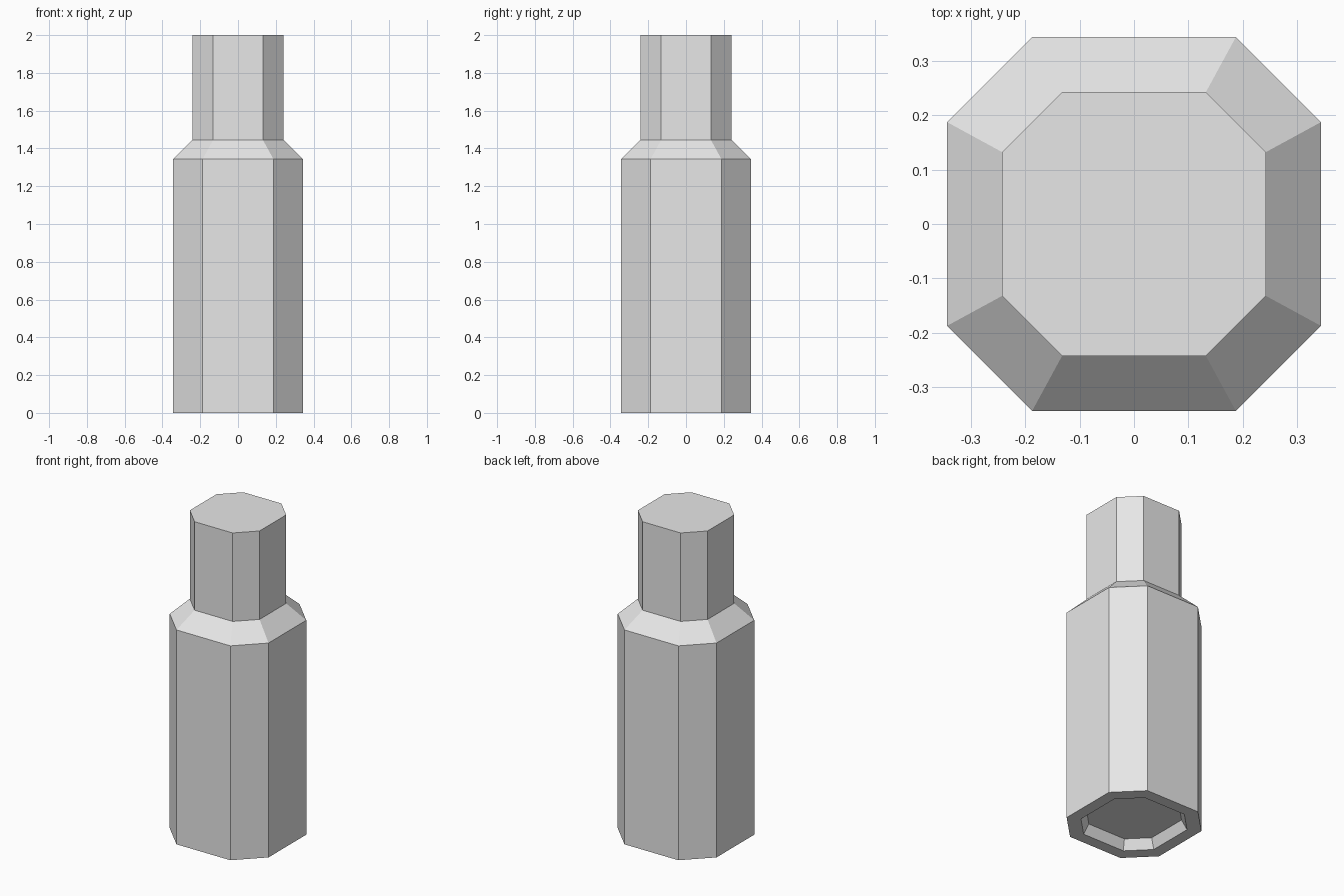
import bpy
import bmesh

cube = bpy.data.objects.get("Cube")
if cube:
    bpy.data.objects.remove(cube, do_unlink=True)

# Plain light grey material
grey = bpy.data.materials.new("light_grey")
grey.use_nodes = True
colour = (0.8, 0.8, 0.8, 1)
grey.diffuse_color = colour
grey.node_tree.nodes["Principled BSDF"].inputs["Base Color"].default_value = colour

FLAT = 0.545  # half length of a straight side relative to the half width


def octagon(bm, half, z):
    """Add a ring of eight corners: a square with chamfered corners."""
    a, b = half, half * FLAT
    corners = [(a, -b), (a, b), (b, a), (-b, a),
               (-a, b), (-a, -b), (-b, -a), (b, -a)]
    return [bm.verts.new((x, y, z)) for x, y in corners]


def loft(name, profile, cap_start=False, cap_end=False):
    """Join octagonal rings given as (half width, height)."""
    bm = bmesh.new()
    rings = [octagon(bm, half, z) for half, z in profile]
    for low, high in zip(rings, rings[1:]):
        for i in range(8):
            j = (i + 1) % 8
            bm.faces.new((low[i], low[j], high[j], high[i]))
    if cap_start:
        bm.faces.new(rings[0][::-1])
    if cap_end:
        bm.faces.new(rings[-1])
    mesh = bpy.data.meshes.new(name)
    bm.to_mesh(mesh)
    bm.free()
    mesh.materials.append(grey)
    obj = bpy.data.objects.new(name, mesh)
    bpy.context.collection.objects.link(obj)
    return obj


# Body: recessed underside, rim, straight wall and sloping shoulder
loft("body", [(0.242, 0.06), (0.27, 0), (0.343, 0),
              (0.343, 1.345), (0.242, 1.445)], cap_start=True)

# Neck: narrower straight column with a flat top
loft("neck", [(0.242, 1.445), (0.242, 2)], cap_end=True)
